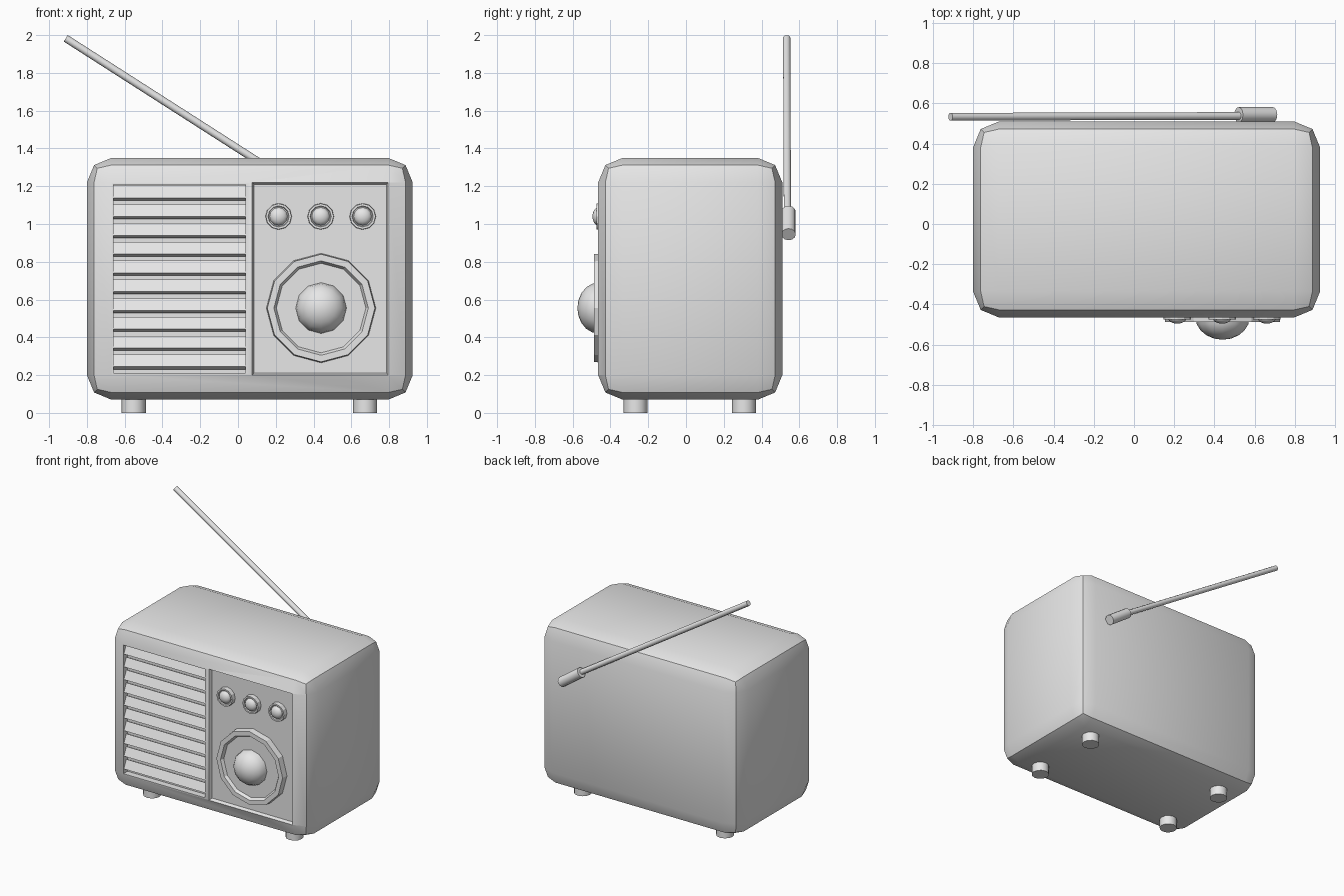
import bpy, bmesh
from math import radians, cos, sin, pi
from mathutils import Vector, Matrix

if "Cube" in bpy.data.objects:
    bpy.data.objects.remove(bpy.data.objects["Cube"])

grey = bpy.data.materials.new("plain grey")
grey.use_nodes = True
grey.diffuse_color = (0.8, 0.8, 0.8, 1)
grey.node_tree.nodes["Principled BSDF"].inputs["Base Color"].default_value = (0.8, 0.8, 0.8, 1)


def finish(name, bm, smooth=30):
    bmesh.ops.recalc_face_normals(bm, faces=bm.faces)
    mesh = bpy.data.meshes.new(name)
    bm.to_mesh(mesh)
    bm.free()
    mesh.materials.append(grey)
    obj = bpy.data.objects.new(name, mesh)
    bpy.context.collection.objects.link(obj)
    if smooth:
        shade(obj, smooth)
    return obj


def shade(obj, angle):
    bpy.ops.object.select_all(action="DESELECT")
    obj.select_set(True)
    bpy.context.view_layer.objects.active = obj
    bpy.ops.object.shade_smooth_by_angle(angle=radians(angle))


def box_bm(lo, hi):
    lo, hi = Vector(lo), Vector(hi)
    bm = bmesh.new()
    bmesh.ops.create_cube(bm, size=1)
    for v in bm.verts:
        v.co = Vector(a * b for a, b in zip(v.co, hi - lo)) + (lo + hi) / 2
    return bm


def rod(name, start, end, radius, sides):
    start, end = Vector(start), Vector(end)
    axis = end - start
    bm = bmesh.new()
    bmesh.ops.create_cone(bm, cap_ends=True, segments=sides, radius1=radius,
                          radius2=radius, depth=axis.length)
    turn = axis.to_track_quat("Z", "Y").to_matrix().to_4x4()
    bm.transform(Matrix.Translation((start + end) / 2) @ turn)
    return finish(name, bm, 40)


def lathe(name, x, z, profile, sides=12, smooth=35):
    """Revolve (radius, y) points about a line running front to back."""
    bm = bmesh.new()
    rings = []
    for r, y in profile:
        count = sides if r else 1
        rings.append([bm.verts.new((x + r * sin(2 * pi * i / sides), y,
                                    z + r * cos(2 * pi * i / sides))) for i in range(count)])
    for a, b in zip(rings, rings[1:]):
        for i in range(sides):
            j = (i + 1) % sides
            bm.faces.new([a[i], a[j], b[0]] if len(b) == 1 else [a[i], a[j], b[j], b[i]])
    return finish(name, bm, smooth)


def dome(name, x, z, radius, base, height):
    steps = [pi / 2 * i / 5 for i in range(5)]
    profile = [(radius * cos(t), base - height * sin(t)) for t in steps]
    lathe(name, x, z, profile + [(0, base - height)], smooth=50)


# Cabinet with rounded edges
FRONT = -0.465
bm = box_bm((-0.8, FRONT, 0.07), (0.925, 0.51, 1.35))
bmesh.ops.bevel(bm, geom=bm.edges[:], offset=0.13, segments=2, profile=0.5, affect="EDGES")
cabinet = finish("cabinet", bm, 0)


# Front openings, cut and then discarded
def cut(x0, x1, z0, z1, depth, taper):
    bm = box_bm((x0, FRONT - depth, z0), (x1, FRONT + depth, z1))
    centre = Vector(((x0 + x1) / 2, 0, (z0 + z1) / 2))
    for v in bm.verts:
        grow = taper if v.co.y < FRONT else -taper
        v.co.x += grow if v.co.x > centre.x else -grow
        v.co.z += grow if v.co.z > centre.z else -grow
    cutter = finish("cutter", bm, 0)
    cutter.hide_render = True
    mod = cabinet.modifiers.new("opening", "BOOLEAN")
    mod.object, mod.operation, mod.solver = cutter, "DIFFERENCE", "EXACT"
    bpy.context.view_layer.objects.active = cabinet
    bpy.ops.object.modifier_apply(modifier=mod.name)
    bpy.data.objects.remove(cutter)


cut(-0.66, 0.04, 0.21, 1.21, 0.05, 0)
cut(0.075, 0.795, 0.2, 1.22, 0.025, 0.01)
shade(cabinet, 30)

# Speaker grille: louvres leaning back at the top
for i in range(10):
    low = 0.235 + 0.0993 * i
    section = [(-0.46, low + 0.01), (-0.43, low + 0.074), (-0.40, low + 0.06), (-0.43, low - 0.004)]
    bm = bmesh.new()
    ends = [[bm.verts.new((x, y, z)) for y, z in section] for x in (-0.66, 0.04)]
    bm.faces.new(ends[0])
    bm.faces.new(ends[1])
    for k in range(4):
        n = (k + 1) % 4
        bm.faces.new([ends[0][k], ends[0][n], ends[1][n], ends[1][k]])
    finish("grille_slat", bm)

# Tuning dial
PANEL = -0.438
lathe("dial_ring", 0.44, 0.555, [(0.29, PANEL), (0.285, -0.487), (0.25, -0.487),
                                 (0.237, -0.465), (0, -0.465)], smooth=20)
dome("dial_knob", 0.44, 0.555, 0.135, -0.463, 0.112)

# Small control knobs
for x in (0.215, 0.438, 0.66):
    lathe("knob_ring", x, 1.04, [(0.07, PANEL), (0.068, -0.475), (0.056, -0.475),
                                 (0.053, -0.465), (0, -0.465)], smooth=20)
    dome("small_knob", x, 1.04, 0.048, -0.464, 0.031)

# Feet
for x in (-0.552, 0.673):
    for y in (-0.267, 0.307):
        rod("foot", (x, y, 0), (x, y, 0.09), 0.064, 12)

# Aerial on the back
rod("aerial_base", (0.69, 0.543, 0.945), (0.52, 0.543, 1.065), 0.038, 12)
rod("aerial_rod", (0.56, 0.537, 1.041), (-0.912, 0.533, 1.983), 0.02, 10)
